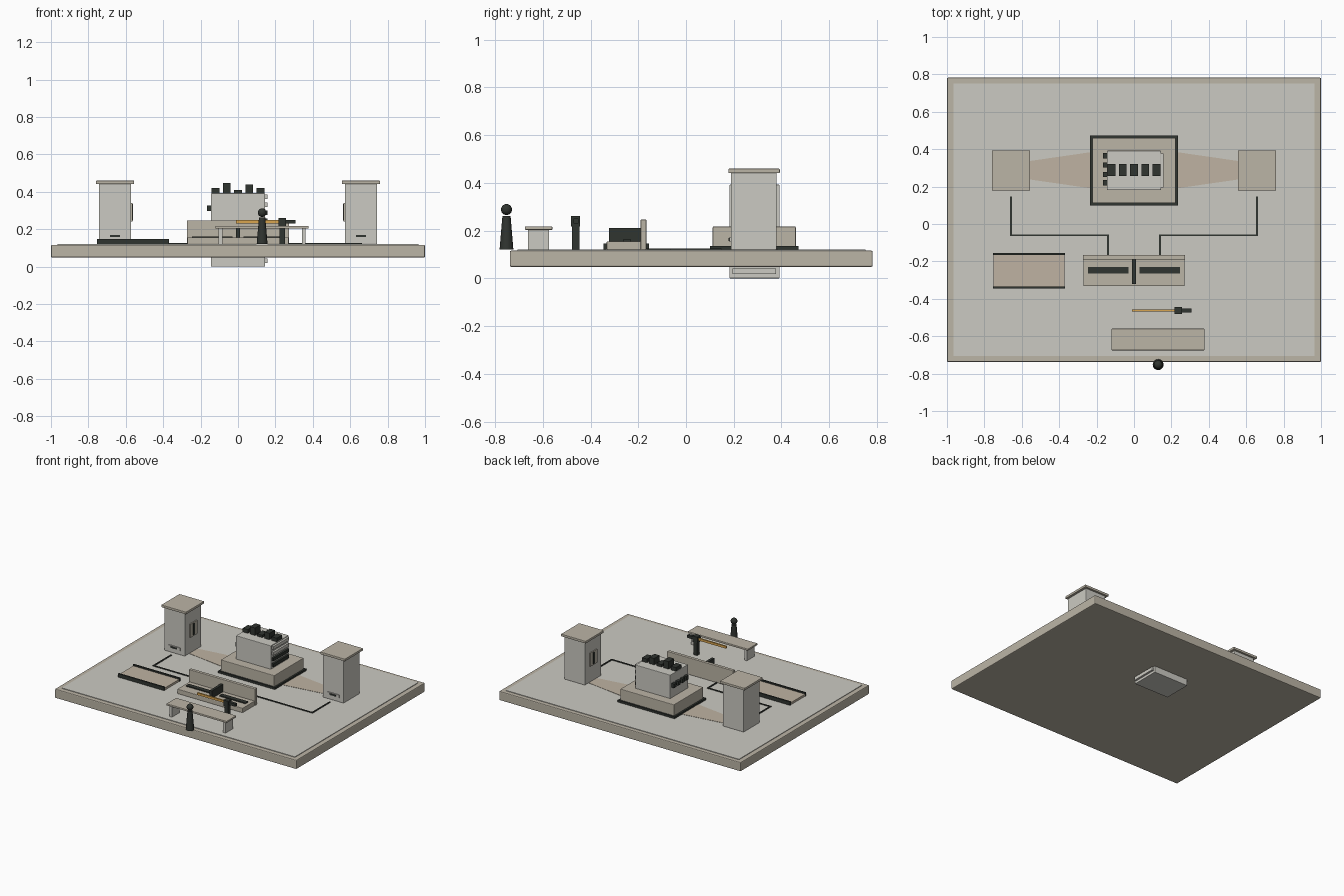
import bpy, bmesh

if "Cube" in bpy.data.objects:
    bpy.data.objects.remove(bpy.data.objects["Cube"])


def material(name, rgb):
    m = bpy.data.materials.new(name)
    m.diffuse_color = (*rgb, 1)
    m.use_nodes = True
    m.node_tree.nodes["Principled BSDF"].inputs["Base Color"].default_value = m.diffuse_color
    return m


STONE = material("warm_stone", (0.50, 0.46, 0.38))
PALE = material("pale_stone", (0.60, 0.59, 0.54))
DARK = material("charcoal", (0.03, 0.035, 0.03))
TAN = material("tan", (0.52, 0.45, 0.36))
ORANGE = material("orange", (0.70, 0.38, 0.08))


def box(name, x, y, z, mat, bevel=0):
    """Box from (min, max) ranges."""
    bpy.ops.mesh.primitive_cube_add(size=1, location=[sum(r) / 2 for r in (x, y, z)])
    ob = bpy.context.object
    ob.name = name
    ob.scale = [r[1] - r[0] for r in (x, y, z)]
    bpy.ops.object.transform_apply(location=False, rotation=False, scale=True)
    ob.data.materials.append(mat)
    if bevel:
        mod = ob.modifiers.new("bevel", "BEVEL")
        mod.width = bevel
        mod.segments = 2
    return ob


def side_range(s, a, b):
    """Range mirrored to side s."""
    return tuple(sorted((s * a, s * b)))


def slab(name, points, z0, z1, mat):
    """Extruded outline."""
    bm = bmesh.new()
    face = bm.faces.new([bm.verts.new((x, y, z0)) for x, y in points])
    ext = bmesh.ops.extrude_face_region(bm, geom=[face])
    for v in ext["geom"]:
        if isinstance(v, bmesh.types.BMVert):
            v.co.z = z1
    bmesh.ops.recalc_face_normals(bm, faces=bm.faces)
    me = bpy.data.meshes.new(name)
    bm.to_mesh(me)
    bm.free()
    me.materials.append(mat)
    ob = bpy.data.objects.new(name, me)
    bpy.context.collection.objects.link(ob)
    return ob


F = 0.12  # floor level

# base with a thin inset floor
box("base", (-1, 1), (-0.738, 0.782), (0.048, 0.116), STONE, 0.006)
box("floor", (-0.965, 0.965), (-0.705, 0.752), (0.11, F), PALE)

# central plinth and machine block, which passes through the base
box("plinth_trim", (-0.235, 0.235), (0.1, 0.472), (F - 0.002, 0.135), DARK)
box("plinth", (-0.222, 0.222), (0.112, 0.46), (F, 0.217), STONE, 0.004)
box("machine_block", (-0.144, 0.144), (0.182, 0.392), (0, 0.392), PALE, 0.003)
for i, top in enumerate((0.42, 0.448, 0.41, 0.44, 0.42)):
    cx = -0.12 + 0.06 * i
    box("top_block", (cx - 0.021, cx + 0.021), (0.257, 0.32), (0.39, top), DARK)
for i in range(9):
    z = 0.374 - 0.043 * i
    box("side_plate", (0.14, 0.159), (0.195, 0.378), (z - 0.012, z + 0.012),
        DARK if i in (2, 3) else PALE)
for y in (0.22, 0.265, 0.315, 0.365):
    box("side_knob", (-0.167, -0.14), (y - 0.014, y + 0.014), (0.296, 0.326), DARK)

for s in (-1, 1):
    # cabinets flanking the machine
    box("cabinet", side_range(s, 0.572, 0.743), (0.188, 0.379), (F, 0.442), PALE, 0.003)
    box("cabinet_cap", side_range(s, 0.555, 0.76), (0.178, 0.393), (0.441, 0.459), STONE, 0.003)
    box("slot_plate", side_range(s, 0.608, 0.708), (0.182, 0.19), (0.152, 0.174), PALE)
    box("slot", side_range(s, 0.632, 0.684), (0.179, 0.19), (0.157, 0.169), DARK)
    box("window_frame", side_range(s, 0.564, 0.575), (0.243, 0.325), (0.24, 0.341), STONE)
    box("window_bar", side_range(s, 0.562, 0.575), (0.276, 0.292), (0.247, 0.334), DARK)
    # floor fan between cabinet and plinth
    slab("floor_fan", [(s * 0.57, 0.24), (s * 0.57, 0.335), (s * 0.225, 0.385), (s * 0.225, 0.19)],
         F - 0.003, F + 0.002, TAN)
    # floor cable
    a, b, w = 0.657, 0.139, 0.005
    slab("cable", [(s * (a + w), 0.148), (s * (a + w), -0.06 - w), (s * (b + w), -0.06 - w),
                   (s * (b + w), -0.165), (s * (b - w), -0.165), (s * (b - w), -0.06 + w),
                   (s * (a - w), -0.06 + w), (s * (a - w), 0.148)], F - 0.002, F + 0.005, DARK)
    # console key strips
    box("key_strip", side_range(s, 0.03, 0.246), (-0.264, -0.231), (0.15, 0.162), DARK)

# console
box("console_base", (-0.27, 0.27), (-0.332, -0.17), (F, 0.155), STONE, 0.003)
box("console_back", (-0.273, 0.273), (-0.19, -0.166), (F, 0.246), STONE, 0.003)
box("console_divider", (-0.01, 0.01), (-0.322, -0.19), (0.15, 0.211), DARK)

# low tray with edge rails
box("tray", (-0.752, -0.372), (-0.337, -0.16), (F - 0.002, 0.136), TAN)
for y in (-0.339, -0.16):
    box("tray_rail", (-0.754, -0.37), (y - 0.006, y + 0.006), (F, 0.146), DARK)

# pointer on a stand
box("stand_post", (0.221, 0.252), (-0.478, -0.446), (F, 0.225), DARK)
box("stand_head", (0.216, 0.256), (-0.481, -0.444), (0.216, 0.26), DARK)
box("pointer_rod", (-0.012, 0.22), (-0.467, -0.456), (0.231, 0.248), ORANGE)
box("pointer_handle", (0.25, 0.307), (-0.472, -0.451), (0.23, 0.25), DARK)

# bench
box("bench_seat", (-0.12, 0.378), (-0.675, -0.56), (0.203, 0.217), STONE, 0.003)
for x in (-0.103, 0.341):
    box("bench_leg", (x, x + 0.02), (-0.662, -0.573), (F, 0.205), PALE)

# standing figure
bpy.ops.mesh.primitive_cone_add(vertices=24, radius1=0.029, radius2=0.017, depth=0.142,
                                location=(0.129, -0.752, 0.191))
body = bpy.context.object
body.name = "figure_body"
bpy.ops.mesh.primitive_uv_sphere_add(segments=24, ring_count=12, radius=0.023,
                                     location=(0.129, -0.752, 0.288))
head = bpy.context.object
head.name = "figure_head"
for ob in (body, head):
    ob.data.materials.append(DARK)
    bpy.ops.object.select_all(action="DESELECT")
    ob.select_set(True)
    bpy.context.view_layer.objects.active = ob
    bpy.ops.object.shade_smooth_by_angle()
